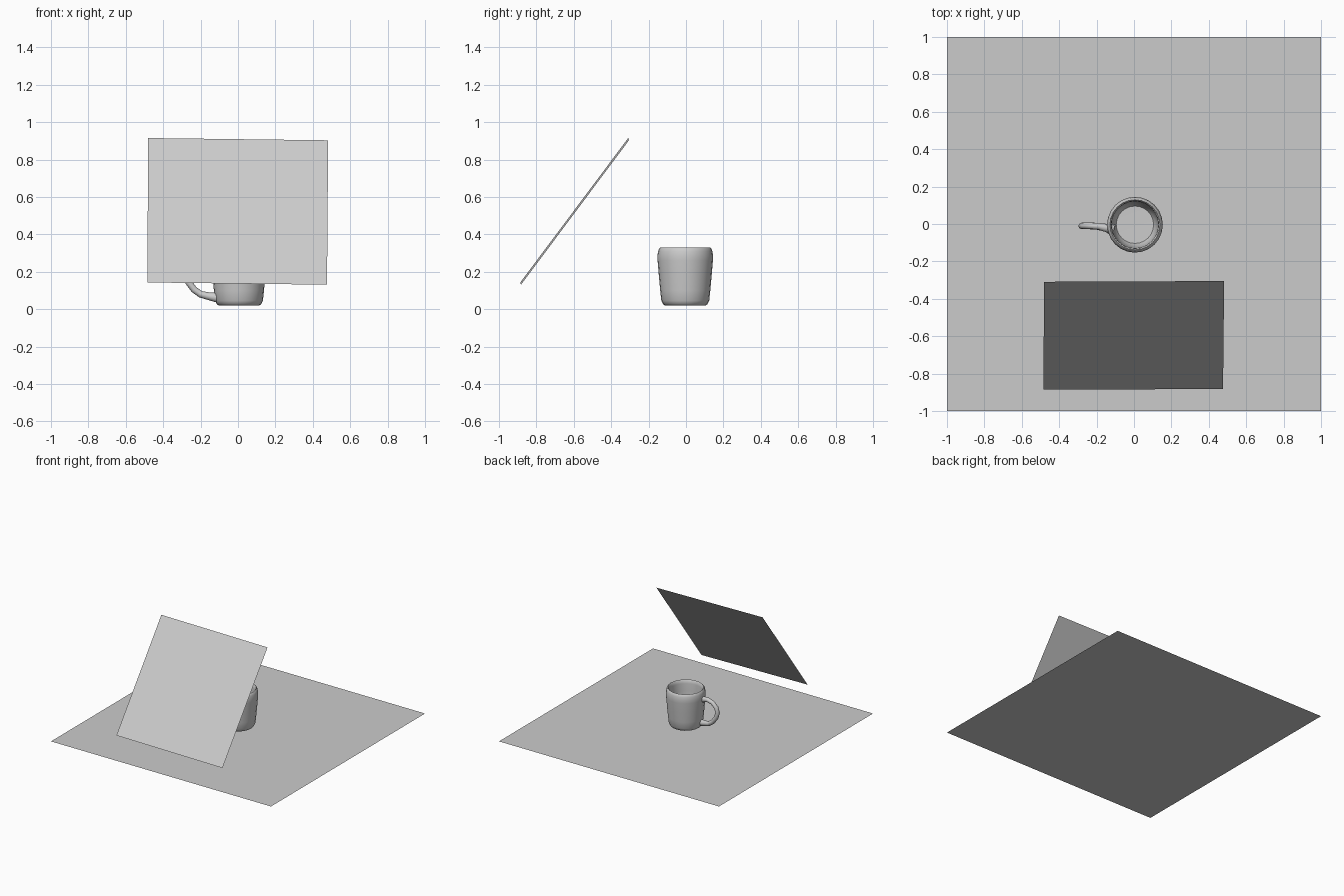
import bpy, bmesh, math
from mathutils import Vector

if "Cube" in bpy.data.objects:
    bpy.data.objects.remove(bpy.data.objects["Cube"])

CX, CY = 0.005, -0.004


def make_object(name, bm, smooth=False):
    mesh = bpy.data.meshes.new(name)
    bm.to_mesh(mesh)
    bm.free()
    ob = bpy.data.objects.new(name, mesh)
    bpy.context.collection.objects.link(ob)
    if smooth:
        bpy.ops.object.select_all(action='DESELECT')
        ob.select_set(True)
        bpy.context.view_layer.objects.active = ob
        bpy.ops.object.shade_smooth_by_angle(angle=math.radians(40))
    return ob


def quad(name, corners):
    bm = bmesh.new()
    bm.faces.new([bm.verts.new(c) for c in corners])
    return make_object(name, bm)


def bridge(bm, a, b):
    n = len(a)
    for i in range(n):
        j = (i + 1) % n
        bm.faces.new((a[i], a[j], b[j], b[i]))


# table surface and tilted card
quad("table_surface", [(-1, -1, 0), (1, -1, 0), (1, 1, 0), (-1, 1, 0)])
quad("tilted_card", [(-0.485, -0.886, 0.143), (0.476, -0.882, 0.131),
                     (0.482, -0.305, 0.903), (-0.48, -0.309, 0.915)])

# mug body: closed wall profile, turned round the axis
profile = [(0.108, 0.02), (0.118, 0.026), (0.128, 0.045), (0.134, 0.10),
           (0.142, 0.19), (0.148, 0.26), (0.149, 0.285), (0.145, 0.31),
           (0.140, 0.325), (0.134, 0.33), (0.128, 0.323), (0.125, 0.30),
           (0.123, 0.24), (0.113, 0.07), (0.100, 0.045)]
SEG = 24
bm = bmesh.new()
rings = []
for r, z in profile:
    rings.append([bm.verts.new((CX + r * math.cos(2 * math.pi * i / SEG),
                                CY + r * math.sin(2 * math.pi * i / SEG), z))
                  for i in range(SEG)])
for a, b in zip(rings, rings[1:]):
    bridge(bm, a, b)
for ring, z in ((rings[0], 0.02), (rings[-1], 0.043)):
    c = bm.verts.new((CX, CY, z))
    for i in range(SEG):
        bm.faces.new((c, ring[i], ring[(i + 1) % SEG]))
bmesh.ops.recalc_face_normals(bm, faces=bm.faces)
make_object("mug_body", bm, True)

# mug handle: round section swept along a path, flared where it joins
path = [(-0.118, -0.03, 0.252, 0.030), (-0.145, -0.022, 0.262, 0.022),
        (-0.19, -0.012, 0.273, 0.018), (-0.235, -0.01, 0.262, 0.017),
        (-0.268, -0.01, 0.23, 0.017), (-0.28, -0.01, 0.19, 0.017),
        (-0.265, -0.01, 0.145, 0.018), (-0.235, -0.01, 0.105, 0.018),
        (-0.20, -0.012, 0.08, 0.018), (-0.15, -0.02, 0.068, 0.021),
        (-0.108, -0.027, 0.062, 0.027)]
pts = [Vector(p[:3]) for p in path]
bm = bmesh.new()
rings = []
for k, p in enumerate(pts):
    t = (pts[min(k + 1, len(pts) - 1)] - pts[max(k - 1, 0)]).normalized()
    u = t.cross(Vector((0, 1, 0))).normalized()
    v = t.cross(u)
    r = path[k][3]
    rings.append([bm.verts.new(p + r * (u * math.cos(a) + v * math.sin(a)))
                  for a in (2 * math.pi * i / 12 for i in range(12))])
for a, b in zip(rings, rings[1:]):
    bridge(bm, a, b)
bmesh.ops.recalc_face_normals(bm, faces=bm.faces)
# outward check on the open tube
f = bm.faces[0] if not bm.faces.ensure_lookup_table() else None
if f.normal.dot(f.calc_center_median() - (pts[0] + pts[1]) / 2) < 0:
    bmesh.ops.reverse_faces(bm, faces=bm.faces)
make_object("mug_handle", bm, True)
